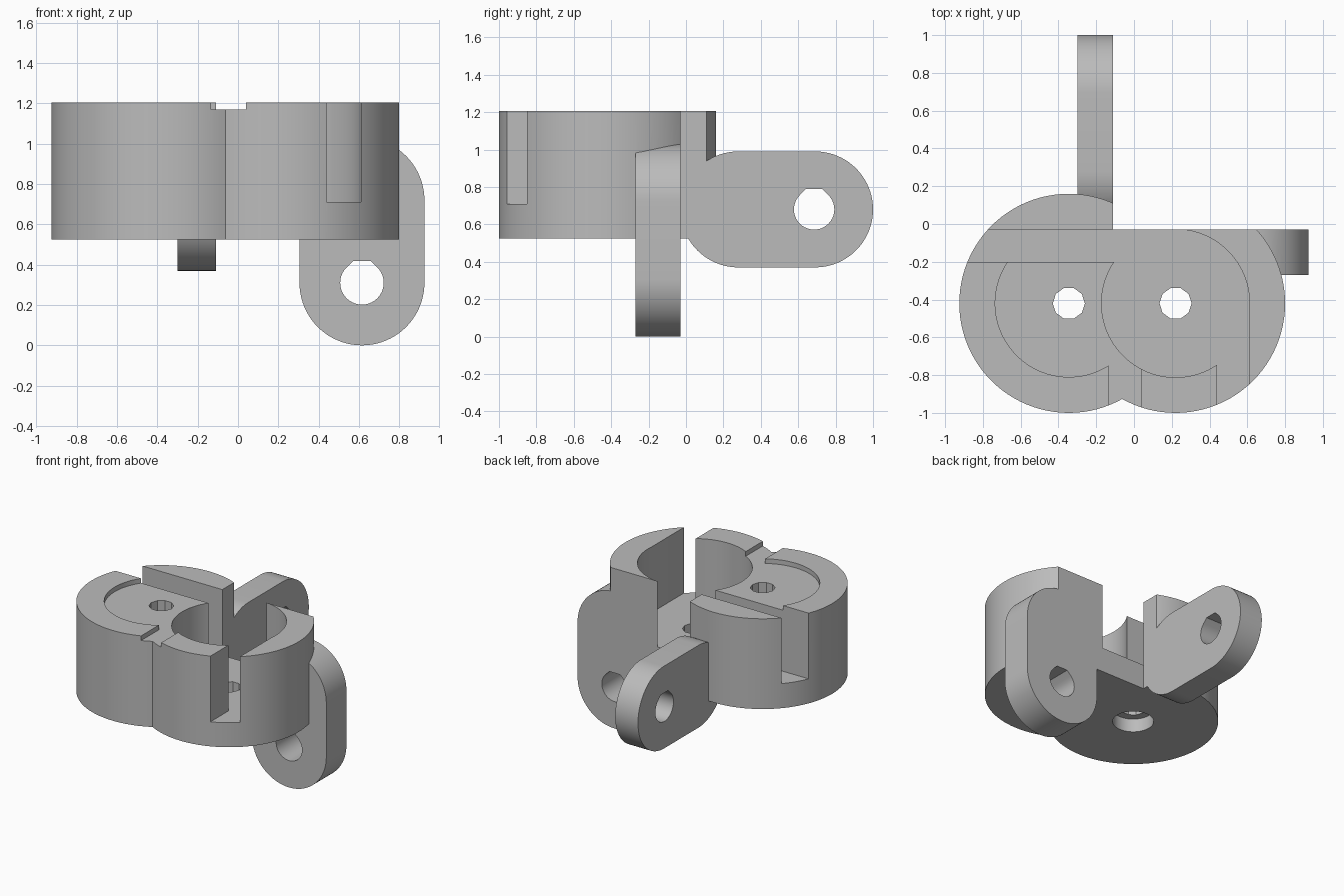
import bpy, bmesh, math

if "Cube" in bpy.data.objects:
    bpy.data.objects.remove(bpy.data.objects["Cube"], do_unlink=True)

grey = bpy.data.materials.new("plain grey")
grey.use_nodes = True
colour = (0.5, 0.5, 0.5, 1)
grey.diffuse_color = colour
grey.node_tree.nodes["Principled BSDF"].inputs["Base Color"].default_value = colour


def prism(name, pts, axis, a, b):
    """Extrude a 2D outline along an axis, from a to b."""
    place = {"x": lambda u, v, w: (w, u, v),
             "y": lambda u, v, w: (u, w, v),
             "z": lambda u, v, w: (u, v, w)}[axis]
    bm = bmesh.new()
    low = [bm.verts.new(place(u, v, a)) for u, v in pts]
    high = [bm.verts.new(place(u, v, b)) for u, v in pts]
    bm.faces.new(low)
    bm.faces.new(high)
    n = len(pts)
    for i in range(n):
        j = (i + 1) % n
        bm.faces.new((low[i], low[j], high[j], high[i]))
    bmesh.ops.recalc_face_normals(bm, faces=bm.faces)
    mesh = bpy.data.meshes.new(name)
    bm.to_mesh(mesh)
    bm.free()
    mesh.materials.append(grey)
    ob = bpy.data.objects.new(name, mesh)
    bpy.context.collection.objects.link(ob)
    return ob


def arc(cx, cy, r, start, end, n):
    angles = [math.radians(start + (end - start) * i / n) for i in range(n + 1)]
    return [(cx + r * math.cos(t), cy + r * math.sin(t)) for t in angles]


def circle(cx, cy, r, n=96):
    return arc(cx, cy, r, 0, 360, n)[:-1]


def box(name, x0, x1, y0, y1, z0, z1):
    return prism(name, [(x0, y0), (x1, y0), (x1, y1), (x0, y1)], "z", z0, z1)


def flat_top_hole(cx, cy, r):
    """Round hole whose top is a chamfered flat."""
    f = r * math.tan(math.pi / 8)
    return arc(cx, cy, r, 135, 405, 30) + [(cx + f, cy + r), (cx - f, cy + r)]


def combine(target, other, operation):
    mod = target.modifiers.new("join", "BOOLEAN")
    mod.operation = operation
    mod.solver = "EXACT"
    mod.object = other
    bpy.context.view_layer.objects.active = target
    bpy.ops.object.modifier_apply(modifier=mod.name)
    bpy.data.objects.remove(other, do_unlink=True)


LEFT, RIGHT, CY = -0.345, 0.22, -0.42
BASE, FLOOR, SHELF, TOP, OVER = 0.525, 0.71, 1.17, 1.205, 1.4
BACK, SIDE = -0.03, -0.11
LUG = 0.31

# Solid parts: two drums and two lugs
body = prism("twin_cup_bracket", circle(LEFT, CY, 0.58), "z", BASE, TOP)
solids = [
    prism("second_drum", circle(RIGHT, CY, 0.58), "z", BASE, TOP),
    prism("rear_lug", arc(0.69, 0.68, LUG, -90, 90, 40)
          + arc(0.28, 0.68, LUG, 90, 270, 40), "x", -0.3, SIDE + 0.01),
    prism("side_lug", arc(0.615, 0.72, LUG, 0, 180, 40)
          + arc(0.615, LUG, LUG, 180, 360, 40), "y", -0.27, BACK + 0.01),
]
for part in solids:
    combine(body, part, "UNION")

# Cuts: back corner, cups, slots, notch and lug holes
cuts = [
    box("back_corner", SIDE, 1.5, BACK, 1.5, -0.5, 1.5),
    prism("deep_cup", circle(RIGHT, CY, 0.392), "z", FLOOR, OVER),
    box("front_slot", 0.44, 0.61, -1.2, CY, FLOOR, OVER),
    box("cross_slot", -1.2, RIGHT, -0.2, BACK, FLOOR, OVER),
    box("back_opening", SIDE, RIGHT, -0.2, 0.1, FLOOR, OVER),
    prism("shallow_cup", [(x, min(y, -0.1)) for x, y in arc(LEFT, CY, 0.39, 130, 410, 80)],
          "z", SHELF, OVER),
    box("front_notch", -0.135, 0.04, -1.2, CY, SHELF, OVER),
    prism("rear_lug_hole", flat_top_hole(0.685, 0.68, 0.108), "x", -0.6, 0.2),
    prism("side_lug_hole", flat_top_hole(0.615, LUG, 0.108), "y", -0.6, 0.3),
]
# Screw holes with counterbores underneath
for x in (LEFT, RIGHT):
    cuts.append(prism("screw_hole", circle(x, CY, 0.085, 10), "z", 0.3, OVER))
    cuts.append(prism("counterbore", circle(x, CY, 0.14, 48), "z", 0.3, BASE + 0.1))
for part in cuts:
    combine(body, part, "DIFFERENCE")

# Smooth curved walls, keep edges crisp
bpy.ops.object.select_all(action="DESELECT")
body.select_set(True)
bpy.context.view_layer.objects.active = body
bpy.ops.object.shade_smooth_by_angle(angle=math.radians(25))
